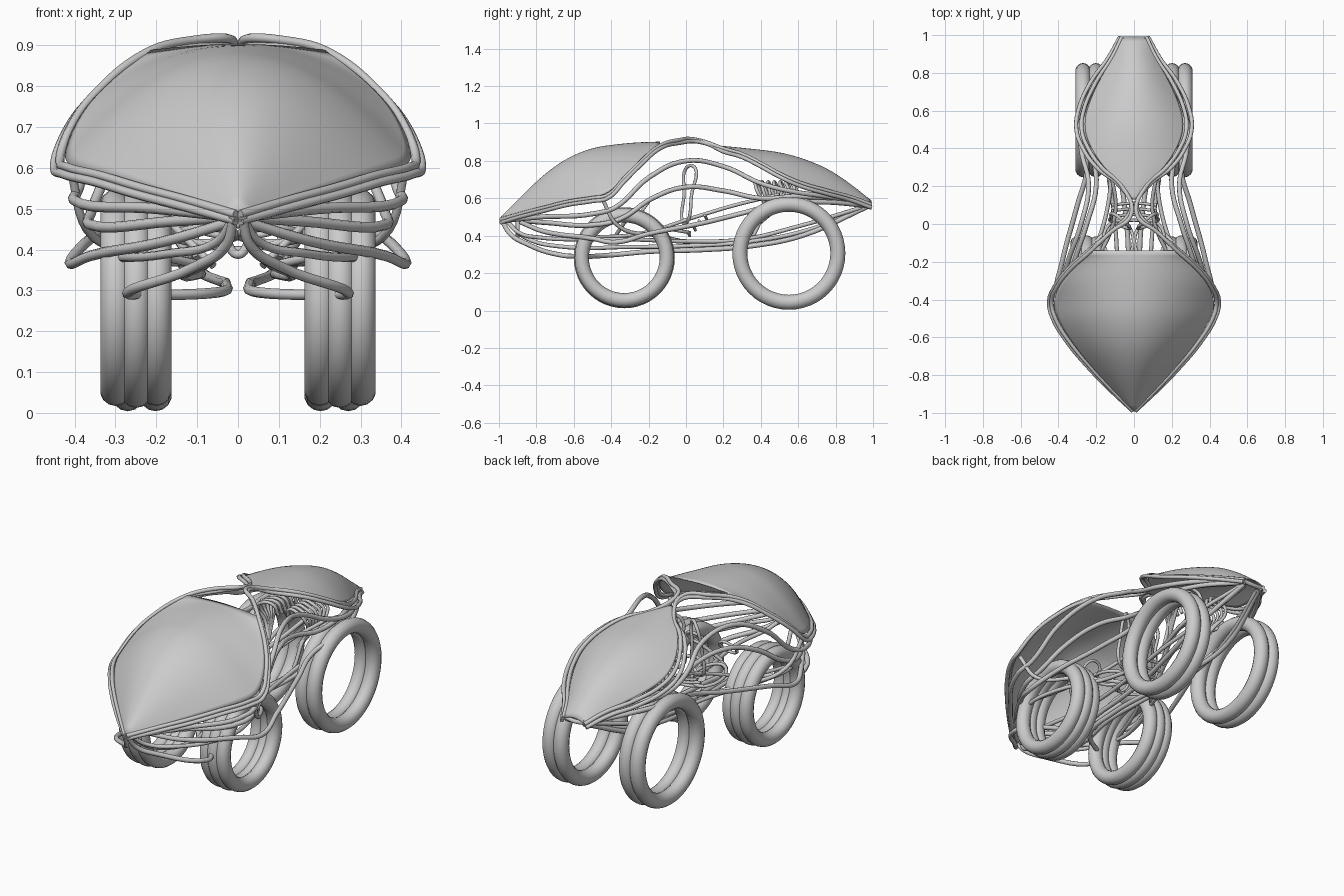
import bpy, math


def link(name, data):
    ob = bpy.data.objects.new(name, data)
    bpy.context.collection.objects.link(ob)
    return ob


def tube(name, pts, r=0.013, closed=False, mirror=True):
    """Smooth round rod through the points, mirrored across x = 0."""
    cu = bpy.data.curves.new(name, 'CURVE')
    cu.dimensions = '3D'
    cu.bevel_depth = r
    cu.bevel_resolution = 2
    cu.resolution_u = 6
    cu.use_fill_caps = True
    for s in ((1, -1) if mirror else (1,)):
        sp = cu.splines.new('BEZIER')
        sp.bezier_points.add(len(pts) - 1)
        sp.use_cyclic_u = closed
        for bp, p in zip(sp.bezier_points, pts):
            bp.co = (s * p[0], p[1], p[2])
            bp.handle_left_type = bp.handle_right_type = 'AUTO'
    return link(name, cu)


def shell(name, stations, n=12):
    """Domed panel lofted over stations of (y, edge x, edge z, crown z)."""
    verts, faces = [], []
    for y, xe, ze, zc in stations:
        for i in range(n + 1):
            u = 2 * i / n - 1
            verts.append((xe * u, y, ze + (zc - ze) * (1 - u * u)))
    for j in range(len(stations) - 1):
        for i in range(n):
            k = j * (n + 1) + i
            faces.append((k, k + 1, k + n + 2, k + n + 1))
    me = bpy.data.meshes.new(name)
    me.from_pydata(verts, [], faces)
    for p in me.polygons:
        p.use_smooth = True
    ob = link(name, me)
    sub = ob.modifiers.new('smooth', 'SUBSURF')
    sub.levels = sub.render_levels = 2
    sub.boundary_smooth = 'PRESERVE_CORNERS'
    so = ob.modifiers.new('thickness', 'SOLIDIFY')
    so.thickness = 0.006
    so.offset = 0
    return ob


def wheel(name, y, z, rings):
    """Tyre made of side by side rings of (x, outer radius, tube radius)."""
    for side, s in (('right', 1), ('left', -1)):
        for i, (x, ro, rt) in enumerate(rings):
            bpy.ops.mesh.primitive_torus_add(
                location=(s * x, y, z), rotation=(0, math.pi / 2, 0),
                major_radius=ro - rt, minor_radius=rt,
                major_segments=48, minor_segments=14)
            ob = bpy.context.object
            ob.name = f"{name}_{side}_{i}"
            bpy.ops.object.shade_smooth()


# wheels
wheel("front_tyre", -0.33, 0.282,
      [(0.20, 0.265, 0.038), (0.25, 0.270, 0.037), (0.30, 0.265, 0.038)])
wheel("rear_tyre", 0.55, 0.306, [(0.202, 0.302, 0.04), (0.270, 0.302, 0.04)])

# body panels
hood = [(-0.99, 0.005, 0.49, 0.495), (-0.87, 0.12, 0.525, 0.62), (-0.75, 0.23, 0.555, 0.735),
        (-0.63, 0.33, 0.585, 0.82), (-0.5, 0.41, 0.605, 0.87), (-0.42, 0.43, 0.62, 0.882),
        (-0.33, 0.40, 0.71, 0.892), (-0.25, 0.34, 0.79, 0.898), (-0.14, 0.22, 0.885, 0.9)]
deck = [(0.13, 0.005, 0.88, 0.882), (0.2, 0.06, 0.87, 0.877), (0.3, 0.16, 0.84, 0.867),
        (0.4, 0.23, 0.79, 0.857), (0.5, 0.265, 0.735, 0.845), (0.6, 0.255, 0.69, 0.82),
        (0.75, 0.19, 0.645, 0.765), (0.88, 0.11, 0.61, 0.675), (0.99, 0.06, 0.57, 0.585)]
shell("front_hood", hood)
shell("rear_deck", deck)

# rails that follow both panel edges and meet at the roof
for k, (dx, dz) in enumerate(((0.006, -0.004), (0.02, -0.02))):
    path = [(xe + dx * min(1, xe * 6), y, ze + dz) for y, xe, ze, _ in hood]
    path += [(0.12, -0.04, 0.915 + dz), (0.015, 0.05 + k * 0.04, 0.918 + dz)]
    path += [(xe + 2 * dx * min(1, xe * 6), y, ze + dz) for y, xe, ze, _ in deck[1:]]
    tube(f"edge_rail_{k}", path, 0.011)

# long side rods from nose to tail
tube("upper_side_rod", [(0.01, -0.98, 0.48), (0.2, -0.78, 0.50), (0.40, -0.48, 0.52), (0.39, -0.38, 0.55),
                        (0.35, -0.2, 0.71), (0.28, 0.0, 0.80), (0.24, 0.2, 0.77), (0.28, 0.4, 0.68),
                        (0.28, 0.55, 0.64), (0.2, 0.75, 0.61), (0.05, 0.98, 0.57)])
tube("middle_side_rod", [(0.01, -0.87, 0.48), (0.15, -0.75, 0.47), (0.36, -0.47, 0.46), (0.36, -0.35, 0.49),
                         (0.31, -0.18, 0.60), (0.25, 0.0, 0.66), (0.2, 0.2, 0.64), (0.22, 0.4, 0.60),
                         (0.22, 0.6, 0.61), (0.05, 0.97, 0.565)])
tube("lower_side_rod", [(0.01, -0.88, 0.47), (0.18, -0.75, 0.42), (0.36, -0.5, 0.385), (0.41, -0.38, 0.365),
                        (0.38, -0.2, 0.41), (0.30, 0.1, 0.47), (0.25, 0.3, 0.52), (0.29, 0.5, 0.57),
                        (0.22, 0.72, 0.58), (0.05, 0.98, 0.56)])
tube("sill_rod", [(0.01, -0.96, 0.48), (0.05, -0.9, 0.42), (0.17, -0.78, 0.39), (0.3, -0.5, 0.38),
                  (0.28, -0.3, 0.38), (0.16, 0.0, 0.37), (0.12, 0.3, 0.38), (0.15, 0.6, 0.45),
                  (0.05, 0.97, 0.56)], 0.011)
tube("belly_rod", [(0.01, -0.985, 0.48), (0.03, -0.94, 0.41), (0.1, -0.86, 0.36), (0.27, -0.66, 0.295),
                   (0.24, -0.58, 0.29), (0.05, -0.42, 0.295), (0.03, -0.2, 0.315), (0.05, 0.1, 0.325),
                   (0.09, 0.35, 0.345), (0.12, 0.62, 0.40), (0.05, 0.97, 0.555)])
tube("floor_rod", [(0.01, -0.95, 0.47), (0.05, -0.86, 0.39), (0.13, -0.65, 0.34), (0.09, -0.3, 0.34),
                   (0.10, 0.0, 0.345), (0.14, 0.35, 0.37), (0.11, 0.65, 0.43), (0.04, 0.96, 0.55)], 0.011)
tube("cabin_diagonal", [(0.31, -0.52, 0.39), (0.22, -0.25, 0.41), (0.1, 0.05, 0.50), (0.12, 0.25, 0.56),
                        (0.2, 0.5, 0.62)], 0.01)
tube("wheel_arch_rod", [(0.41, -0.45, 0.60), (0.37, -0.36, 0.45), (0.25, -0.15, 0.40), (0.08, 0.02, 0.36)], 0.011)

# nose ring and tail bar
tube("nose_ring", [(0.025 * math.cos(a), -0.9, 0.433 + 0.045 * math.sin(a))
                   for a in [i * math.pi / 4 for i in range(8)]], 0.011, True, False)
tube("tail_bar", [(-0.065, 0.975, 0.567), (0, 0.98, 0.562), (0.065, 0.975, 0.567)], 0.012, False, False)

# seats: back loop, cushion loop and cross slats
tube("seat_back", [(0.04, -0.02, 0.48), (0.03, -0.01, 0.62), (0.04, 0.0, 0.76), (0.1, 0.05, 0.76),
                   (0.12, 0.03, 0.62), (0.11, 0.01, 0.48)], 0.009, True)
tube("seat_base", [(0.04, -0.18, 0.45), (0.12, -0.18, 0.45), (0.13, 0.0, 0.42), (0.04, 0.0, 0.42)], 0.009, True)
for i in range(4):
    tube(f"cabin_slat_{i}", [(-0.12, 0.01 + 0.03 * i, 0.42 + 0.03 * i), (0, 0.02 + 0.03 * i, 0.4 + 0.03 * i),
                             (0.12, 0.01 + 0.03 * i, 0.42 + 0.03 * i)], 0.008, False, False)
tube("steering_ring", [(0.1 + 0.05 * math.cos(a), -0.23 + 0.03 * math.sin(a), 0.54 + 0.04 * math.sin(a))
                       for a in [i * math.pi / 4 for i in range(8)]], 0.008, True)

# engine manifold: a row of bent pipes each side
for i in range(7):
    y = 0.38 + 0.033 * i
    tube(f"engine_pipe_{i}", [(0.03, y + 0.02, 0.62), (0.05, y, 0.68), (0.11, y - 0.01, 0.68), (0.15, y, 0.64),
                              (0.13, 0.45 + (y - 0.45) * 0.4, 0.56), (0.09, 0.40, 0.47)], 0.009)

# arms holding the tyres from above
tube("front_arm", [(0.06, -0.4, 0.36), (0.14, -0.35, 0.44), (0.21, -0.3, 0.51)], 0.01)
tube("rear_arm", [(0.1, 0.35, 0.38), (0.13, 0.45, 0.55), (0.22, 0.55, 0.58)], 0.01)
